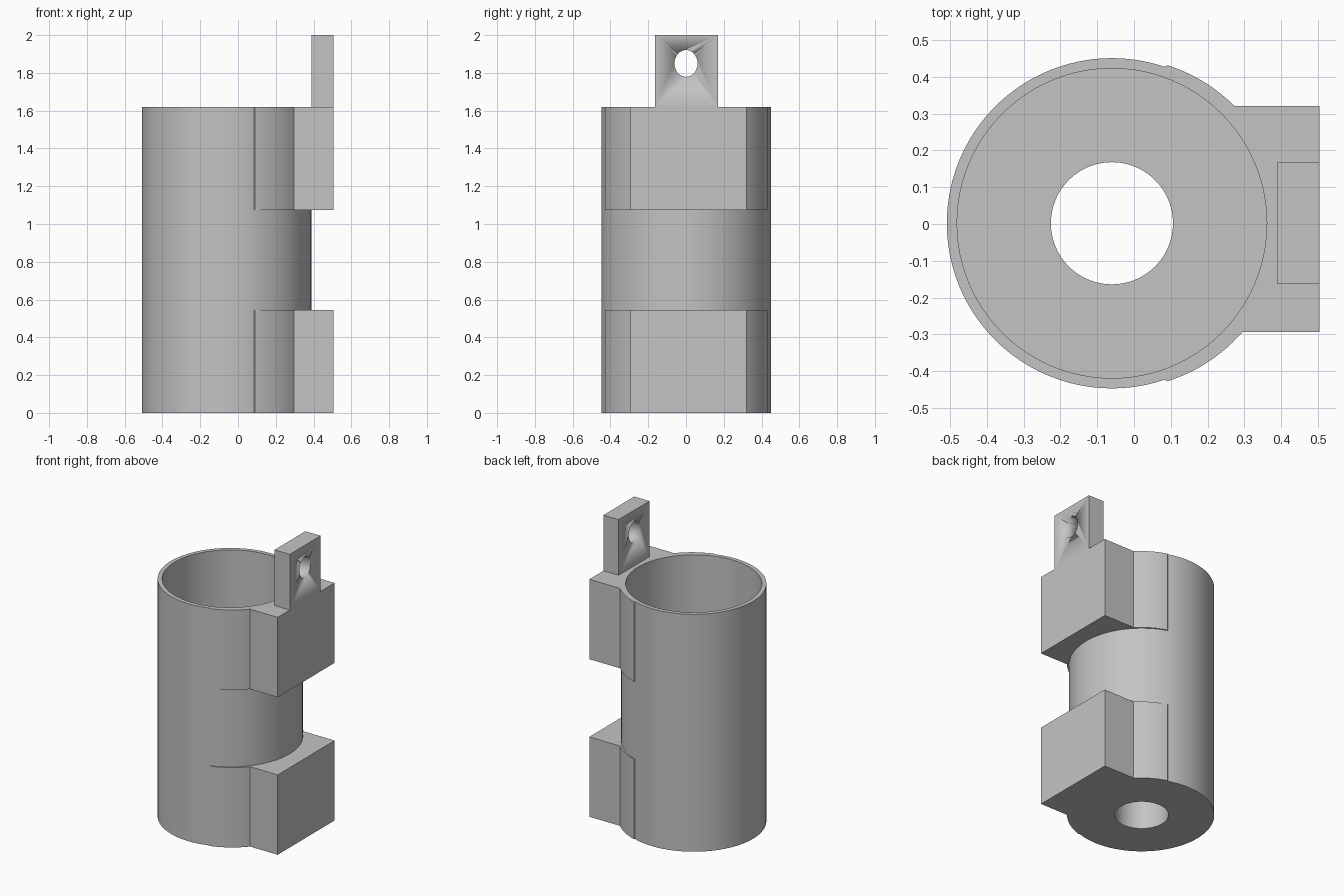
import bpy, bmesh
from math import cos, sin, acos, asin, pi
from mathutils import Matrix

if "Cube" in bpy.data.objects:
    bpy.data.objects.remove(bpy.data.objects["Cube"])

GREY = (0.55, 0.55, 0.55, 1)
grey = bpy.data.materials.new("plain grey")
grey.use_nodes = True
grey.diffuse_color = GREY
grey.node_tree.nodes["Principled BSDF"].inputs["Base Color"].default_value = GREY

CX, CY = -0.06, 0.002          # tube axis
HEIGHT, FLOOR = 1.62, 0.3
OUTER, BORE, HOLE = 0.449, 0.421, 0.166
BACK_X = 0.505                 # flat mounting face


def finish(name, bm):
    bmesh.ops.recalc_face_normals(bm, faces=bm.faces[:])
    mesh = bpy.data.meshes.new(name)
    bm.to_mesh(mesh)
    bm.free()
    mesh.materials.append(grey)
    obj = bpy.data.objects.new(name, mesh)
    bpy.context.collection.objects.link(obj)
    bpy.ops.object.select_all(action='DESELECT')
    obj.select_set(True)
    bpy.context.view_layer.objects.active = obj
    bpy.ops.object.shade_smooth_by_angle()
    return obj


def prism(name, outline, z0, z1):
    bm = bmesh.new()
    face = bm.faces.new([bm.verts.new((x, y, z0)) for x, y in outline])
    top = bmesh.ops.extrude_face_region(bm, geom=[face])["geom"]
    verts = [v for v in top if isinstance(v, bmesh.types.BMVert)]
    bmesh.ops.translate(bm, verts=verts, vec=(0, 0, z1 - z0))
    return finish(name, bm)


def arc(cx, cy, r, a0, a1, n=12):
    angles = [a0 + (a1 - a0) * i / n for i in range(n + 1)]
    return [(cx + r * cos(a), cy + r * sin(a)) for a in angles]


# Cup: revolved wall with a drilled floor
profile = [(HOLE, 0), (OUTER, 0), (OUTER, HEIGHT), (BORE, HEIGHT), (BORE, FLOOR), (HOLE, FLOOR)]
SIDES = 96
bm = bmesh.new()
rings = [[bm.verts.new((CX + r * cos(2 * pi * i / SIDES), CY + r * sin(2 * pi * i / SIDES), z))
          for i in range(SIDES)] for r, z in profile]
for k, ring in enumerate(rings):
    after = rings[(k + 1) % len(rings)]
    for i in range(SIDES):
        j = (i + 1) % SIDES
        bm.faces.new((ring[i], ring[j], after[j], after[i]))
finish("cup", bm)

# Two mounting blocks with thin shoulders that hug the cup
SHIFT, R = 0.015, 0.4505
LOW_Y, HIGH_Y = -0.293, 0.321
edge = acos((0.09 - CX - SHIFT) / R)
low, high = asin((LOW_Y - CY) / R), asin((HIGH_Y - CY) / R)
outline = (arc(CX + SHIFT, CY, R, -edge, low)
           + [(BACK_X, LOW_Y), (BACK_X, HIGH_Y)]
           + arc(CX + SHIFT, CY, R, high, edge)
           + arc(CX, CY, 0.435, edge, -edge, 32))
prism("lower_mount", outline, 0, 0.545)
prism("upper_mount", outline, 1.075, HEIGHT)

# Hanging tab with an oval hole through it
tab = prism("hanging_tab", [(0.39, -0.163), (BACK_X, -0.163), (BACK_X, 0.169), (0.39, 0.169)],
            HEIGHT, 2)
bm = bmesh.new()
bmesh.ops.create_cone(bm, cap_ends=True, segments=32, radius1=1, radius2=1, depth=0.4,
                      matrix=Matrix.Translation((0.45, 0, 1.85))
                      @ Matrix.Diagonal((1, 0.061, 0.071, 1))
                      @ Matrix.Rotation(pi / 2, 4, 'Y'))
cutter = finish("hole_cutter", bm)
cutter.hide_render = True
bpy.context.view_layer.objects.active = tab
cut = tab.modifiers.new("hole", 'BOOLEAN')
cut.operation = 'DIFFERENCE'
cut.solver = 'EXACT'
cut.object = cutter
bpy.ops.object.modifier_apply(modifier=cut.name)
bpy.data.objects.remove(cutter)
